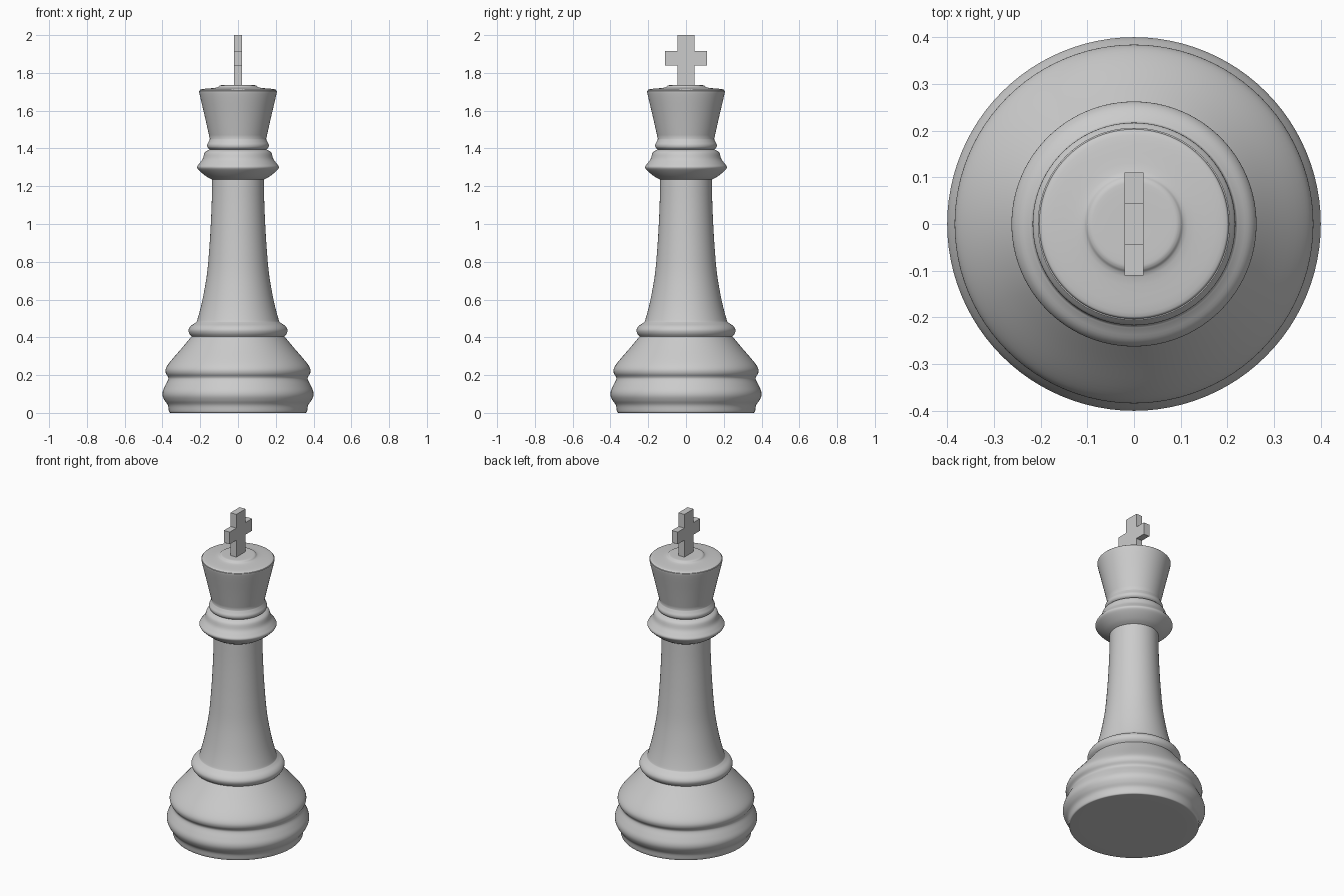
import bpy, bmesh, math
from mathutils import Vector

if "Cube" in bpy.data.objects:
    bpy.data.objects.remove(bpy.data.objects["Cube"])

SEGMENTS = 96


def smooth_path(points, steps=4):
    """Catmull-Rom curve through (radius, height) points."""
    p = [Vector(q) for q in points]
    p = [p[0]] + p + [p[-1]]
    out = []
    for a, b, c, d in zip(p, p[1:], p[2:], p[3:]):
        for k in range(steps):
            t = k / steps
            out.append(0.5 * (2 * b + (c - a) * t + (2 * a - 5 * b + 4 * c - d) * t**2
                              + (3 * b - a - 3 * c + d) * t**3))
    return out + [p[-1]]


def make_object(name, bm):
    bmesh.ops.recalc_face_normals(bm, faces=bm.faces)
    mesh = bpy.data.meshes.new(name)
    bm.to_mesh(mesh)
    bm.free()
    obj = bpy.data.objects.new(name, mesh)
    bpy.context.collection.objects.link(obj)
    return obj


def lathe(name, sections):
    """Spin smooth sections that meet at creases."""
    bm = bmesh.new()
    profile = []
    for s in sections:
        profile += smooth_path(s)
    verts = [bm.verts.new((max(r, 0), 0, z)) for r, z in profile]
    edges = [bm.edges.new(pair) for pair in zip(verts, verts[1:])]
    bmesh.ops.spin(bm, geom=verts + edges, axis=(0, 0, 1), cent=(0, 0, 0),
                   angle=math.tau, steps=SEGMENTS)
    bmesh.ops.remove_doubles(bm, verts=bm.verts, dist=1e-5)
    obj = make_object(name, bm)
    bpy.context.view_layer.objects.active = obj
    obj.select_set(True)
    bpy.ops.object.shade_smooth_by_angle(angle=math.radians(40))
    obj.select_set(False)
    return obj


# Turned body: foot, base rings, stem, collar and flared head
lathe("turned_body", [
    [(0, 0), (0.355, 0)],
    [(0.355, 0), (0.365, 0.005), (0.371, 0.04), (0.388, 0.065), (0.399, 0.09),
     (0.398, 0.115), (0.385, 0.145), (0.37, 0.175), (0.37, 0.19), (0.382, 0.21),
     (0.382, 0.235), (0.36, 0.27), (0.30, 0.34), (0.258, 0.39), (0.246, 0.405)],
    [(0.246, 0.405), (0.258, 0.42), (0.262, 0.44), (0.25, 0.46), (0.225, 0.478),
     (0.215, 0.495), (0.19, 0.59), (0.165, 0.73), (0.152, 0.87), (0.144, 1.0),
     (0.139, 1.12), (0.137, 1.235)],
    [(0.137, 1.235), (0.165, 1.25), (0.20, 1.278), (0.217, 1.30), (0.205, 1.32),
     (0.187, 1.345), (0.175, 1.38), (0.15, 1.395)],
    [(0.15, 1.395), (0.161, 1.405), (0.163, 1.42), (0.156, 1.435), (0.149, 1.45)],
    [(0.149, 1.45), (0.176, 1.57), (0.204, 1.69), (0.203, 1.706), (0.19, 1.714),
     (0.115, 1.722), (0.098, 1.732), (0.08, 1.735), (0, 1.735)],
])

# Cross finial: outline in the y-z plane, extruded along x
half = [(0.045, 1.72), (0.045, 1.84), (0.11, 1.84), (0.11, 1.915), (0.045, 1.915), (0.045, 2.0)]
outline = half + [(-y, z) for y, z in reversed(half)]
bm = bmesh.new()
face = bm.faces.new([bm.verts.new((-0.02, y, z)) for y, z in outline])
new = bmesh.ops.extrude_face_region(bm, geom=[face])["geom"]
bmesh.ops.translate(bm, vec=(0.04, 0, 0), verts=[g for g in new if isinstance(g, bmesh.types.BMVert)])
make_object("cross_finial", bm)
